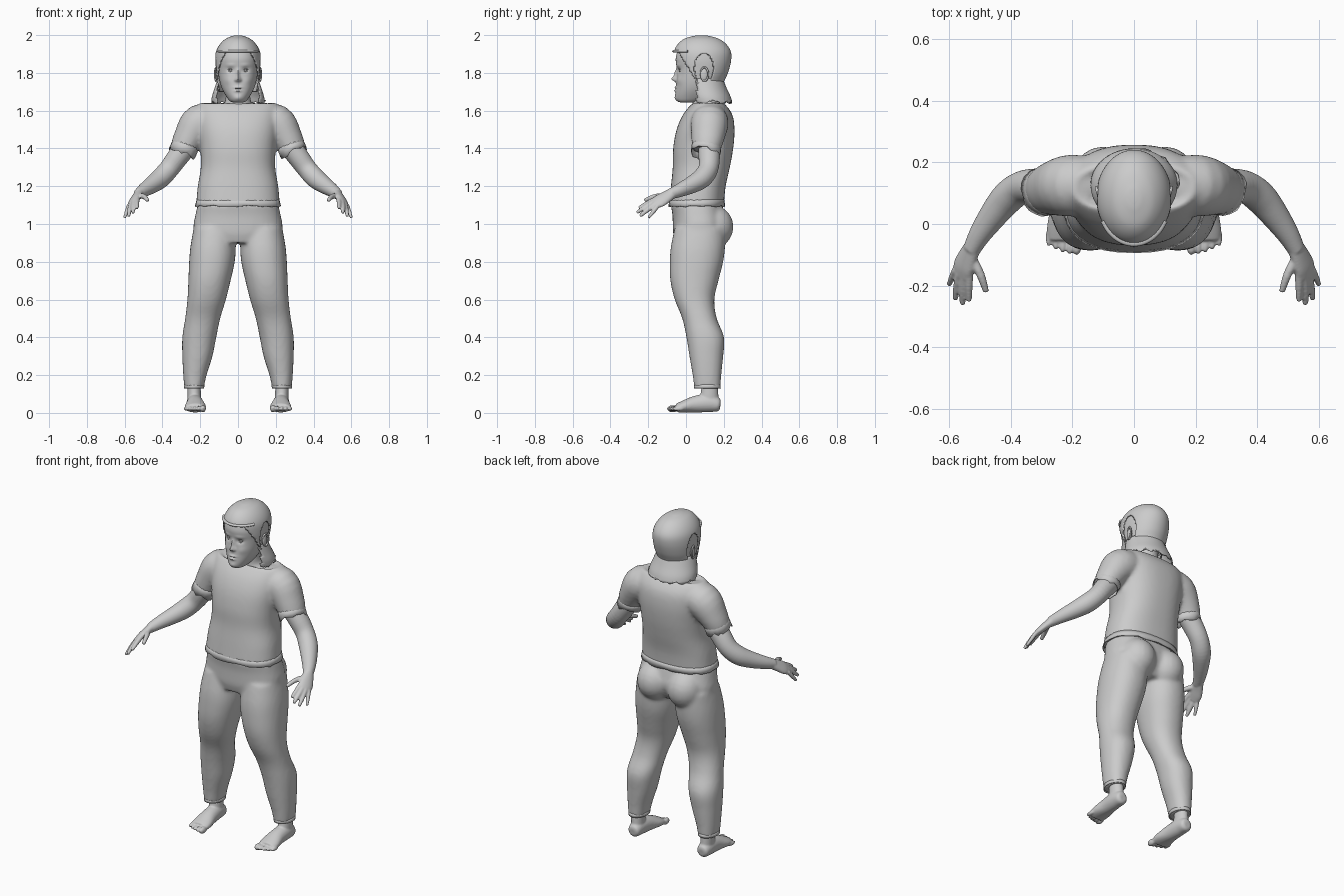
import bpy, bmesh, math, random
from mathutils import Vector

random.seed(4)
if "Cube" in bpy.data.objects:
    bpy.data.objects.remove(bpy.data.objects["Cube"], do_unlink=True)

GREY = (0.6, 0.6, 0.6, 1)
mat = bpy.data.materials.new("plain_grey")
mat.use_nodes = True
mat.diffuse_color = GREY
mat.node_tree.nodes["Principled BSDF"].inputs["Base Color"].default_value = GREY


def finish(name, bm, voxel=0, smooth=0, thick=0):
    """Turn a bmesh into a shaded object, optionally fused and softened."""
    bmesh.ops.recalc_face_normals(bm, faces=bm.faces)
    me = bpy.data.meshes.new(name)
    bm.to_mesh(me)
    bm.free()
    ob = bpy.data.objects.new(name, me)
    bpy.context.collection.objects.link(ob)
    me.materials.append(mat)
    bpy.ops.object.select_all(action='DESELECT')
    ob.select_set(True)
    bpy.context.view_layer.objects.active = ob
    bpy.ops.object.shade_smooth_by_angle(angle=math.radians(50))
    if voxel:
        m = ob.modifiers.new("fuse", 'REMESH')
        m.mode, m.voxel_size, m.use_smooth_shade = 'VOXEL', voxel, True
        m = ob.modifiers.new("soften", 'SMOOTH')
        m.factor, m.iterations = 0.5, smooth
    if thick:
        m = ob.modifiers.new("thickness", 'SOLIDIFY')
        m.thickness = thick
    return ob


def spline(rows, steps):
    """Catmull-Rom through rows of numbers."""
    out = []
    for i in range(len(rows) - 1):
        q = [Vector(rows[max(0, min(len(rows) - 1, i + k))]) for k in (-1, 0, 1, 2)]
        for j in range(steps):
            t = j / steps
            out.append(q[1] + (q[2] - q[0]) * (t / 2)
                       + (2 * q[0] - 5 * q[1] + 4 * q[2] - q[3]) * (t * t / 2)
                       + (3 * q[1] - q[0] - 3 * q[2] + q[3]) * (t ** 3 / 2))
    return out + [Vector(rows[-1])]


def loft(bm, rows, side=None, power=2, seg=32, steps=4, caps=True, jag=0):
    """Skin rings (x, y, z, a, b); level rings unless a side direction is given."""
    pts, rings = spline(rows, steps), []
    for i, r in enumerate(pts):
        u, v = Vector((1, 0, 0)), Vector((0, 1, 0))
        t = Vector((0, 0, 1))
        if side:
            t = (pts[min(i + 1, len(pts) - 1)] - pts[max(i - 1, 0)])
            t = Vector(t[:3]).normalized()
            u = Vector(side)
            u = (u - t * u.dot(t)).normalized()
            v = t.cross(u)
        ring = []
        for k in range(seg):
            c, s = math.cos(math.tau * k / seg), math.sin(math.tau * k / seg)
            c = math.copysign(abs(c) ** (2 / power), c)
            s = math.copysign(abs(s) ** (2 / power), s)
            p = Vector(r[:3]) + u * c * r[3] + v * s * r[4]
            if jag and i == len(pts) - 1:
                p += t * random.uniform(-jag, jag)
            ring.append(bm.verts.new(p))
        rings.append(ring)
    for a, b in zip(rings, rings[1:]):
        for k in range(seg):
            n = (k + 1) % seg
            bm.faces.new((a[k], a[n], b[n], b[k]))
    if caps:
        bm.faces.new(rings[0])
        bm.faces.new(rings[-1])


def blob(bm, loc, size):
    made = bmesh.ops.create_uvsphere(bm, u_segments=20, v_segments=12, radius=1)["verts"]
    for v in made:
        v.co = Vector([c * s + o for c, s, o in zip(v.co, size, loc)])


def levels(rows, x=0):
    """(z, half width, front y, back y) -> loft rows."""
    return [(x, (f + b) / 2, z, w, (b - f) / 2) for z, w, f, b in rows]


# Shirt: torso with sunken neck opening, fused with the sleeves
bm = bmesh.new()
loft(bm, levels([(1.1, .222, -.09, .2), (1.2, .213, -.08, .21), (1.3, .197, -.07, .232),
                 (1.4, .2, -.068, .25), (1.5, .212, -.05, .257), (1.58, .215, -.015, .245),
                 (1.635, .205, .03, .205), (1.638, .18, .045, .185), (1.6, .165, .06, .17)]),
     power=2.4, seg=48)
for s in (1, -1):
    loft(bm, [(s * .1, .125, 1.55, .075, .085), (s * .2, .125, 1.535, .1, .1),
              (s * .262, .115, 1.455, .08, .088), (s * .292, .105, 1.39, .068, .075)],
         side=(0, 0, 1))
finish("shirt", bm, .011, 6)

# Ragged sleeve edges and waist hem
for s, label in ((1, "left"), (-1, "right")):
    bm = bmesh.new()
    loft(bm, [(s * .275, .11, 1.425, .072, .079), (s * .296, .104, 1.375, .074, .08)],
         side=(0, 0, 1), caps=False, jag=.014, seg=20, steps=2)
    finish(label + "_sleeve_edge", bm, thick=.004)
bm = bmesh.new()
loft(bm, levels([(1.13, .219, -.086, .204), (1.095, .228, -.094, .206)]),
     power=2.4, caps=False, jag=.006, seg=36, steps=2)
finish("shirt_hem", bm, thick=.004)

# Trousers: pelvis, seat and legs fused
bm = bmesh.new()
loft(bm, levels([(.9, .2, -.055, .17), (.95, .232, -.068, .2), (1.0, .235, -.07, .215),
                 (1.05, .225, -.072, .205), (1.11, .212, -.082, .19)]), power=2.4, seg=48)
for s in (1, -1):
    blob(bm, (s * .1, .14, .985), (.105, .112, .115))
    rows = [(.98, .125, .11, -.06, .21), (.88, .132, .12, -.08, .207),
            (.8, .138, .121, -.086, .197), (.7, .151, .112, -.083, .172),
            (.6, .166, .102, -.06, .15), (.5, .187, .093, -.02, .163),
            (.4, .205, .09, .002, .202), (.3, .215, .08, .018, .197),
            (.2, .228, .062, .035, .187), (.13, .233, .051, .044, .182)]
    loft(bm, [(s * x, (f + b) / 2, z, w, (b - f) / 2) for z, x, w, f, b in rows], power=2.2)
finish("trousers", bm, .011, 6)
for s, label in ((1, "left"), (-1, "right")):
    bm = bmesh.new()
    loft(bm, [(s * .232, .113, .15, .054, .07), (s * .233, .113, .13, .054, .071)],
         caps=False, steps=1)
    finish(label + "_trouser_cuff", bm, thick=.004)

# Feet: ankle, sole and five toes
for s, label in ((1, "left"), (-1, "right")):
    bm = bmesh.new()
    loft(bm, [(s * .232, .125, .18, .034, .042), (s * .232, .125, .12, .035, .045),
              (s * .23, .12, .05, .036, .054)])
    loft(bm, [(s * .23, .182, .04, .018, .02), (s * .23, .17, .042, .035, .036),
              (s * .23, .12, .052, .042, .048), (s * .227, .05, .046, .046, .044),
              (s * .226, -.01, .034, .056, .032), (s * .226, -.05, .025, .054, .023)],
         side=(s, 0, 0))
    for i in range(5):
        size = .0165 if i == 0 else .0125 - .0006 * i
        blob(bm, (s * (.186 + .0225 * i), -.07 + .0017 * i * i, .022), (size, .031, size * 1.15))
    finish(label + "_foot", bm, .005, 4)

# Arms with palm, fingers and thumb
fingers = [((.533, -.155, 1.135), (.535, -.205, 1.11), (.534, -.25, 1.085)),
           ((.55, -.165, 1.12), (.555, -.215, 1.09), (.555, -.261, 1.06)),
           ((.565, -.16, 1.108), (.574, -.205, 1.073), (.579, -.244, 1.042)),
           ((.578, -.148, 1.098), (.59, -.175, 1.063), (.6, -.198, 1.033)),
           ((.527, -.105, 1.15), (.497, -.165, 1.145), (.479, -.22, 1.125))]
for s, label in ((1, "left"), (-1, "right")):
    bm = bmesh.new()
    loft(bm, [(s * x, y, z, r, r) for x, y, z, r in
              [(.25, .12, 1.44, .058), (.315, .123, 1.36, .057), (.365, .118, 1.292, .053),
               (.41, .085, 1.243, .053), (.455, .03, 1.208, .046), (.5, -.035, 1.178, .036),
               (.527, -.085, 1.158, .028)]], side=(0, 0, 1), seg=24)
    across = (s * .06, .03, -.06)
    loft(bm, [(s * .52, -.07, 1.164, .029, .026), (s * .538, -.105, 1.143, .037, .022),
              (s * .553, -.14, 1.122, .042, .019), (s * .56, -.168, 1.107, .036, .014)],
         side=across, seg=24)
    for i, f in enumerate(fingers):
        r = (.0125, .013, .0125, .011, .014)[i]
        loft(bm, [(s * x, y, z, r * k, r * k) for (x, y, z), k in zip(f, (1.1, 1, .72))],
             side=across, seg=12)
    finish(label + "_arm", bm, .005, 4)

# Neck widening into the shoulders
bm = bmesh.new()
loft(bm, levels([(1.57, .15, .045, .19), (1.605, .115, .04, .19), (1.635, .075, .035, .18),
                 (1.68, .064, .035, .17), (1.76, .064, .04, .17)]))
finish("neck", bm)

# Head with a face shaped by soft bumps: x, z, width, height, push
bm = bmesh.new()
loft(bm, levels([(1.642, .02, -.02, .04), (1.65, .042, -.045, .08), (1.675, .062, -.055, .13),
                 (1.715, .084, -.054, .17), (1.76, .098, -.05, .195), (1.82, .107, -.048, .22),
                 (1.88, .109, -.054, .225), (1.94, .095, -.03, .205), (1.985, .045, .03, .14)]),
     seg=128, steps=8, power=2.2)
bumps = [(0, 1.768, .011, .014, .026), (0, 1.797, .008, .022, .013),
         (0, 1.722, .02, .005, .009), (0, 1.705, .017, .006, .009),
         (0, 1.713, .022, .002, -.006), (0, 1.667, .022, .014, .006)]
for s in (1, -1):
    bumps += [(s * .013, 1.762, .007, .007, .009), (s * .04, 1.814, .017, .011, -.011),
              (s * .04, 1.841, .025, .007, .004), (s * .055, 1.76, .022, .022, .005)]
for v in bm.verts:
    if v.co.y < .06:
        v.co.y -= sum(d * math.exp(-((v.co.x - x) / w) ** 2 - ((v.co.z - z) / h) ** 2)
                      for x, z, w, h, d in bumps)
finish("head", bm)

# Eyeballs and lids, ears
for s, label in ((1, "left"), (-1, "right")):
    bm = bmesh.new()
    blob(bm, (s * .04, -.021, 1.814), (.014, .013, .009))
    finish(label + "_eye", bm)
    bm = bmesh.new()
    for dz, r in ((.0065, .0035), (-.0065, .0025)):
        loft(bm, [(s * .022, -.031, 1.814, r / 2, r / 2), (s * .04, -.036, 1.814 + dz, r, r),
                  (s * .058, -.022, 1.814, r / 2, r / 2)], side=(0, 0, 1), seg=8)
    finish(label + "_eyelids", bm)
    bm = bmesh.new()
    blob(bm, (s * .111, .095, 1.79), (.009, .02, .034))
    arc = [(s * (.116 + .006 * math.sin(a)), .097 + .021 * math.sin(a),
            1.793 + .036 * math.cos(a), .005, .005) for a in (-1.2, -.4, .4, 1.2, 2, 2.8, 3.5)]
    loft(bm, arc, side=(1, 0, 0), seg=10)
    finish(label + "_ear", bm)

# Hair cap, cut away around the face and the ears
bm = bmesh.new()
loft(bm, levels([(1.7, .105, -.04, .185), (1.75, .113, -.05, .2), (1.8, .12, -.052, .222),
                 (1.86, .123, -.062, .238), (1.91, .117, -.064, .238), (1.95, .097, -.045, .215),
                 (1.98, .066, -.01, .175), (1.995, .03, .04, .125), (1.999, .008, .07, .095)]),
     seg=112, steps=7)


def bare(c):
    face = c.z < 1.918 and c.y < -.045 + (1.918 - c.z) * .62
    ear = ((c.y - .095) / .052) ** 2 + ((c.z - 1.82) / .085) ** 2 < 1
    return face or ear and abs(c.x) > .05


bmesh.ops.delete(bm, geom=[f for f in bm.faces if bare(f.calc_center_median())], context='FACES')
finish("hair_cap", bm, thick=.008)

# Flared hair ends around the sides and nape
bm = bmesh.new()
loft(bm, levels([(1.77, .108, -.02, .195), (1.72, .124, -.01, .215), (1.675, .138, 0, .236),
                 (1.645, .141, .01, .245)]), caps=False, seg=48, jag=.012)
bmesh.ops.delete(bm, geom=[f for f in bm.faces if f.calc_center_median().y < .055],
                 context='FACES')
finish("hair_ends", bm, thick=.008)

# Fringe roll along the forehead
bm = bmesh.new()
rows = []
for i in range(9):
    a = math.radians(-150 + 15 * i)
    rows.append((.114 * math.cos(a), .085 + .147 * math.sin(a), 1.915, .007, .011))
loft(bm, rows, side=(0, 0, 1), seg=12)
finish("hair_fringe", bm)
